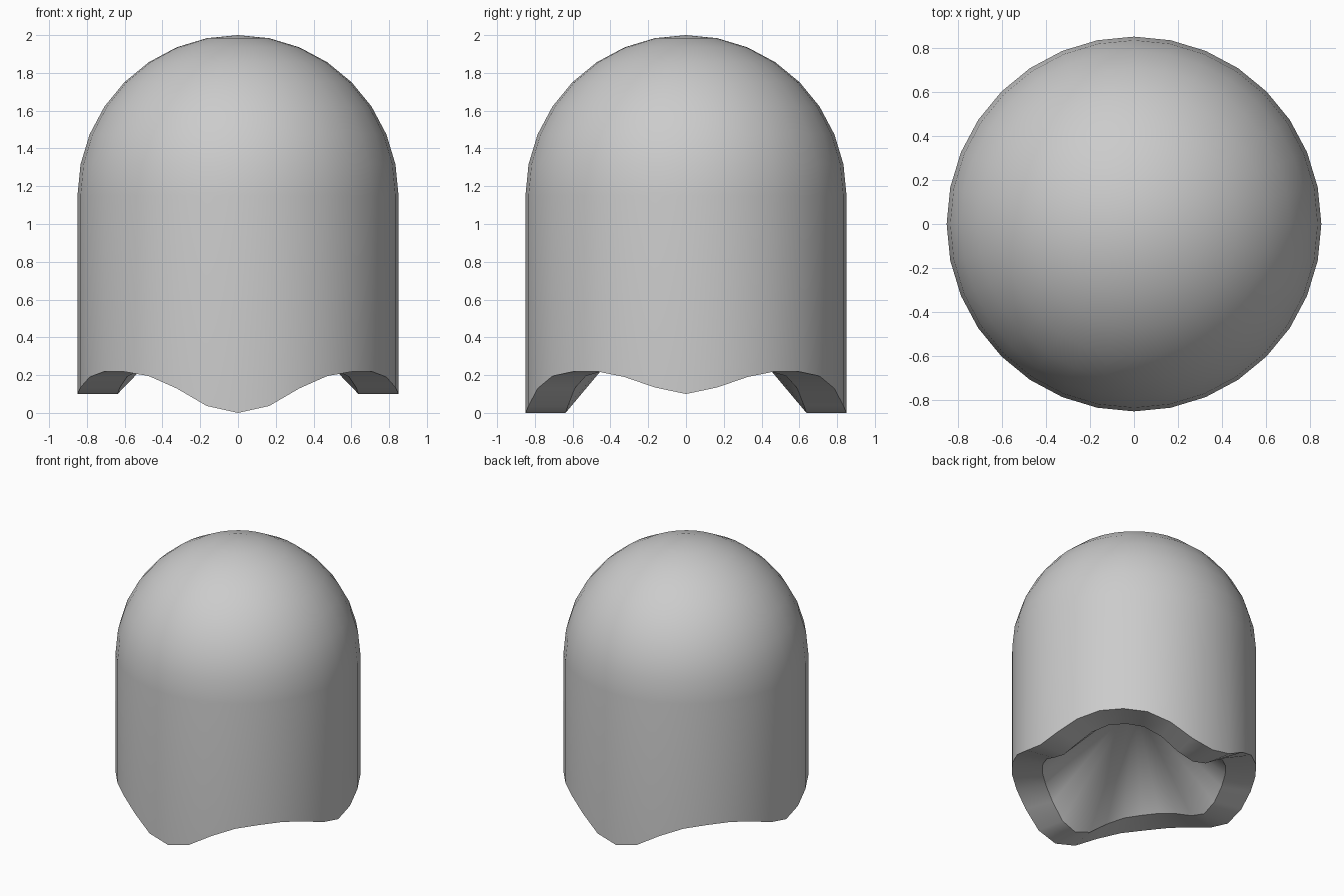
import bpy, bmesh, math

if "Cube" in bpy.data.objects:
    bpy.data.objects.remove(bpy.data.objects["Cube"])

SEG, R, BASE, INNER, APEX = 32, 0.85, 1.15, 0.6375, 0.76
# Hem height for one quarter turn, from front (or back) to side
HEM = [0.0, 0.037, 0.13, 0.195, 0.218, 0.22, 0.19, 0.135, 0.10]


def hem(i):
    k = i % 16
    return HEM[k if k <= 8 else 16 - k]


bm = bmesh.new()


def ring(radius, height):
    verts = []
    for i in range(SEG):
        a = 2 * math.pi * i / SEG - math.pi / 2
        verts.append(bm.verts.new((radius * math.cos(a), radius * math.sin(a), height(i))))
    return verts


# Rings run from the inner lip, out over the hem and up the dome
rings = [ring(INNER, hem), ring(R, hem)]
for k in range(8):
    t = k * math.pi / 16
    rings.append(ring(R * math.cos(t), lambda i, t=t: BASE + R * math.sin(t)))
top = bm.verts.new((0, 0, BASE + R))
hollow = bm.verts.new((0, 0, APEX))

for low, high in zip(rings, rings[1:]):
    for i in range(SEG):
        j = (i + 1) % SEG
        bm.faces.new((low[i], low[j], high[j], high[i]))
# Dome cap and conical hollow underneath
for i in range(SEG):
    j = (i + 1) % SEG
    bm.faces.new((rings[-1][i], rings[-1][j], top))
    bm.faces.new((rings[0][j], rings[0][i], hollow))
bmesh.ops.recalc_face_normals(bm, faces=bm.faces)

mesh = bpy.data.meshes.new("domed_body")
bm.to_mesh(mesh)
bm.free()
body = bpy.data.objects.new("domed_body", mesh)
bpy.context.collection.objects.link(body)
bpy.context.view_layer.objects.active = body
body.select_set(True)
bpy.ops.object.shade_smooth_by_angle(angle=math.radians(35))
